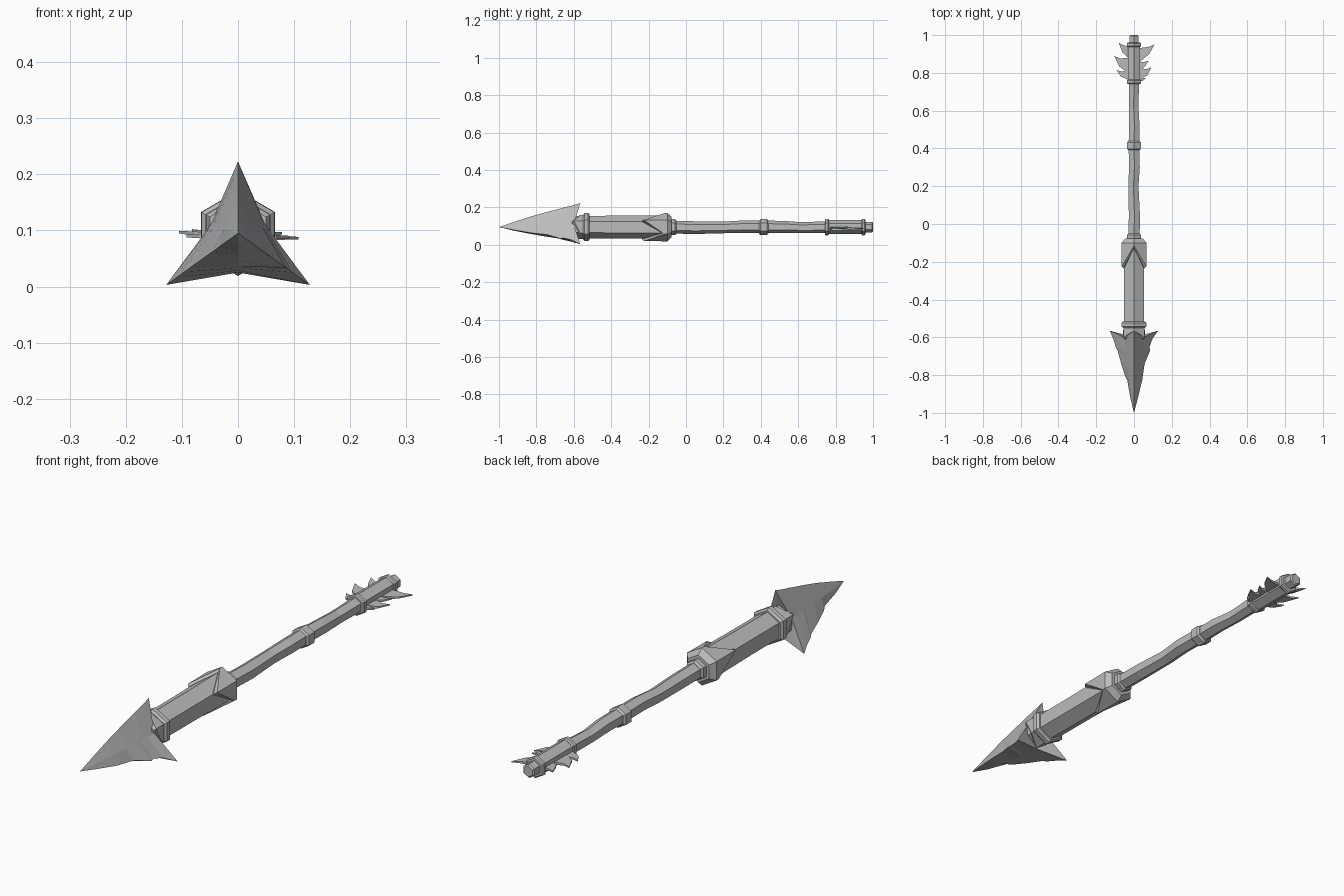
import bpy
import bmesh
from math import sin, cos, radians

cube = bpy.data.objects.get("Cube")
if cube:
    bpy.data.objects.remove(cube)

AXIS = 0.095  # height of the shaft's centre line

grey = bpy.data.materials.new("plain grey")
grey.use_nodes = True
grey.diffuse_color = (0.5, 0.5, 0.5, 1)
grey.node_tree.nodes["Principled BSDF"].inputs["Base Color"].default_value = (0.5, 0.5, 0.5, 1)


def finish(name, bm):
    bmesh.ops.recalc_face_normals(bm, faces=bm.faces)
    mesh = bpy.data.meshes.new(name)
    bm.to_mesh(mesh)
    bm.free()
    mesh.materials.append(grey)
    obj = bpy.data.objects.new(name, mesh)
    bpy.context.collection.objects.link(obj)
    return obj


def skin(bm, rings):
    """Join successive rings of vertices with quads."""
    for a, b in zip(rings, rings[1:]):
        n = len(a)
        for i in range(n):
            j = (i + 1) % n
            bm.faces.new((a[i], a[j], b[j], b[i]))


def hex_loft(name, sections, teeth=0.0, x_off=0.0):
    """Hexagonal bar along y from (y, radius, x shift, z shift); teeth push
    alternate corners of the first two sections forward."""
    bm = bmesh.new()
    rings = []
    for k, (y, r, dx, dz) in enumerate(sections):
        ring = []
        for i in range(6):
            a = radians(90 + 60 * i)
            shift = teeth if k < 2 and i % 2 else 0
            ring.append(bm.verts.new((r * cos(a) + dx, y - shift, AXIS + r * sin(a) + dz)))
        rings.append(ring)
    skin(bm, rings)
    bm.faces.new(rings[0])
    bm.faces.new(rings[-1])
    return finish(name, bm)


def band(name, y0, y1, r, bevel=0.008):
    return hex_loft(name, [(y0, r - bevel, 0, 0), (y0 + bevel, r, 0, 0),
                           (y1 - bevel, r, 0, 0), (y1, r - bevel, 0, 0)])


# Three-winged arrowhead with chipped cutting edges and a hollow back
def arrowhead():
    bm = bmesh.new()
    tip_y, back_y, valley_y = -1.0, -0.565, -0.6
    corners = [(0, 0.223), (-0.05, 0.108), (-0.128, 0.003),
               (0, 0.025), (0.128, 0.003), (0.05, 0.108)]
    steps = [0.18, 0.40, 0.44, 0.60, 0.76, 0.80, 0.9, 1.0]
    top_edge = [0.21, 0.45, 0.49, 0.64, 0.78, 0.82, 0.90, 1.0]
    left_edge = [0.15, 0.28, 0.36, 0.53, 0.68, 0.75, 0.86, 1.0]
    right_edge = [0.16, 0.34, 0.36, 0.44, 0.67, 0.64, 0.76, 1.0]
    valley = [0.25, 0.50, 0.54, 0.70, 0.84, 0.88, 0.95, 1.0]
    scales = [top_edge, valley, left_edge, valley, right_edge, valley]
    rings = []
    for k, t in enumerate(steps):
        ring = []
        for i, (x, z) in enumerate(corners):
            end = valley_y if i % 2 else back_y
            s = scales[i][k]
            ring.append(bm.verts.new((x * s, tip_y + (end - tip_y) * t,
                                      AXIS + (z - AXIS) * s)))
        rings.append(ring)
    skin(bm, rings)
    tip = bm.verts.new((0, tip_y, AXIS))
    back = bm.verts.new((0, -0.61, AXIS))
    for i in range(6):
        j = (i + 1) % 6
        bm.faces.new((tip, rings[0][i], rings[0][j]))
        bm.faces.new((back, rings[-1][j], rings[-1][i]))
    return finish("arrowhead", bm)


arrowhead()

# Thick forward body and its collars
hex_loft("body", [(-0.60, 0.060, 0, 0), (-0.32, 0.061, 0, 0), (-0.10, 0.064, 0, 0)])
hex_loft("head_socket", [(-0.575, 0.058, 0, 0), (-0.565, 0.066, 0, 0), (-0.545, 0.064, 0, 0)], teeth=0.035)
band("head_collar", -0.55, -0.515, 0.075)
hex_loft("rear_collar", [(-0.125, 0.064, 0, 0), (-0.115, 0.075, 0, 0),
                         (-0.10, 0.076, 0, 0), (-0.078, 0.055, 0, 0)], teeth=0.11)

# Slightly crooked wooden shaft
hex_loft("shaft", [(-0.10, 0.034, 0, 0), (0.05, 0.034, 0.002, -0.003),
                   (0.20, 0.031, -0.003, -0.002), (0.30, 0.033, 0.002, 0.002),
                   (0.42, 0.033, 0, 0.002), (0.52, 0.032, 0.002, 0.001),
                   (0.62, 0.029, -0.002, -0.003), (0.77, 0.032, 0, 0)])
band("shaft_collar", -0.085, -0.05, 0.042)
band("shaft_ring", 0.39, 0.44, 0.042)

# Tail block with end bands and nock
hex_loft("tail_block", [(0.75, 0.038, 0, 0), (0.95, 0.038, 0, 0)])
band("tail_band_front", 0.742, 0.765, 0.044, 0.005)
band("tail_band_back", 0.938, 0.96, 0.044, 0.005)
band("nock", 0.95, 1.0, 0.028, 0.006)


# Swept feather blades: root span and tip in plan, with a drooping tilt
def feather(name, side, root0, root1, tip, z_tip, width):
    bm = bmesh.new()
    tx, ty = tip
    plan = [(0.02, root0), (tx * 0.75, ty - width), (tx, ty), (tx * 0.7, ty - width * 0.25), (0.02, root1)]
    rings = []
    for half in (-0.006, 0.006):
        ring = []
        for x, y in plan:
            f = (x - 0.02) / (tx - 0.02)
            z = AXIS - 0.006 + (z_tip - AXIS + 0.006) * f
            ring.append(bm.verts.new((side * x, y, z + half * (1 - 0.6 * f))))
        rings.append(ring)
    skin(bm, rings)
    bm.faces.new(rings[0])
    bm.faces.new(rings[1])
    return finish(name, bm)


left = [(0.75, 0.79, (0.065, 0.775), 0.085, 0.015), (0.765, 0.83, (0.092, 0.83), 0.088, 0.045),
        (0.81, 0.86, (0.078, 0.865), 0.095, 0.03), (0.85, 0.93, (0.108, 0.95), 0.086, 0.05)]
right = [(0.76, 0.82, (0.092, 0.815), 0.09, 0.035), (0.79, 0.88, (0.105, 0.89), 0.097, 0.055),
         (0.87, 0.935, (0.082, 0.96), 0.1, 0.05)]
for label, side, blades in (("left", 1, left), ("right", -1, right)):
    for n, blade in enumerate(blades, 1):
        feather(f"feather_{label}_{n}", side, *blade)
